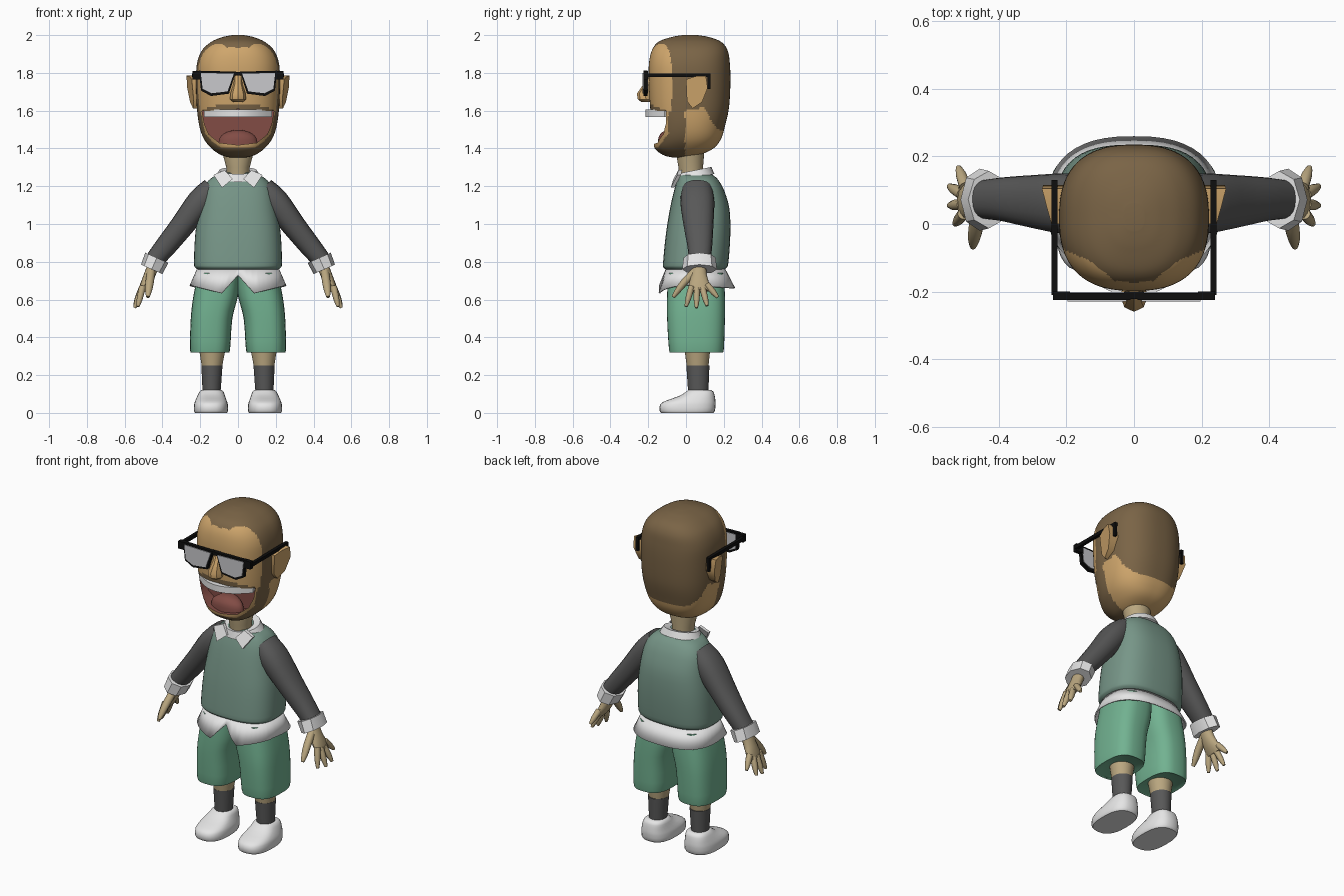
import bpy, bmesh, math
from mathutils import Vector

if "Cube" in bpy.data.objects:
    bpy.data.objects.remove(bpy.data.objects["Cube"])


def material(name, r, g, b):
    m = bpy.data.materials.new(name)
    m.diffuse_color = [((c / 255 + 0.055) / 1.055) ** 2.4 for c in (r, g, b)] + [1]
    m.use_nodes = True
    m.node_tree.nodes["Principled BSDF"].inputs["Base Color"].default_value = m.diffuse_color
    return m


HAIR = material("brown hair", 122, 100, 70)
SKIN = material("warm skin", 207, 166, 108)
PALE = material("pale skin", 186, 167, 128)
VEST = material("sage vest", 119, 150, 136)
GREY = material("charcoal cloth", 88, 88, 88)
WHITE = material("white cloth", 229, 229, 229)
GREEN = material("green shorts", 114, 178, 145)
BLACK = material("black frame", 14, 14, 14)
MOUTH = material("dark red mouth", 130, 76, 69)
LENS = material("lens grey", 200, 200, 204)


def finish(bm, name, mats, side=1):
    for v in bm.verts:
        v.co.x *= side
    bmesh.ops.recalc_face_normals(bm, faces=bm.faces)
    me = bpy.data.meshes.new(name)
    bm.to_mesh(me)
    bm.free()
    for m in mats:
        me.materials.append(m)
    ob = bpy.data.objects.new(name, me)
    bpy.context.collection.objects.link(ob)
    return ob


def dense(rings, k):
    """Catmull-Rom interpolation of the ring values."""
    out = []
    for i in range(len(rings) - 1):
        q = [rings[max(0, min(len(rings) - 1, i + j))] for j in (-1, 0, 1, 2)]
        for s in range(k):
            t = s / k
            out.append(tuple(0.5 * (2 * b + (c - a) * t + (2 * a - 5 * b + 4 * c - d) * t * t
                                    + (3 * b - a - 3 * c + d) * t ** 3) for a, b, c, d in zip(*q)))
    return out + [rings[-1]]


def loft(name, rings, mats, n=32, p=2.0, k=1, side=1, follow=False, cap=True):
    """Skin through superellipse rings (x, y, z, half width, half depth)."""
    rings = dense(rings, k)
    bm, loops = bmesh.new(), []
    for i, (x, y, z, a, b) in enumerate(rings):
        u, w = Vector((1, 0, 0)), Vector((0, 1, 0))
        if follow:
            t = Vector(rings[min(i + 1, len(rings) - 1)][:3]) - Vector(rings[max(i - 1, 0)][:3])
            u = w.cross(t).normalized()
            w = t.cross(u).normalized()
        loop = []
        for j in range(n):
            c, s = math.cos(j * math.tau / n), math.sin(j * math.tau / n)
            c = math.copysign(abs(c) ** (2 / p), c)
            s = math.copysign(abs(s) ** (2 / p), s)
            loop.append(bm.verts.new(Vector((x, y, z)) + u * a * c + w * b * s))
        loops.append(loop)
    for l0, l1 in zip(loops, loops[1:]):
        for j in range(n):
            bm.faces.new((l0[j], l0[j - 1], l1[j - 1], l1[j]))
    if cap:
        bm.faces.new(loops[0])
        bm.faces.new(loops[-1])
    return finish(bm, name, mats, side)


def zr(z, a, front, back, x=0.0):
    return (x, (front + back) / 2, z, a, (back - front) / 2)


def prism(name, pts, place, d0, d1, mats, side=1):
    """Extrude a 2D outline; place(p, q, d) maps it to 3D."""
    bm = bmesh.new()
    lo, hi = [[bm.verts.new(place(p, q, d)) for p, q in pts] for d in (d0, d1)]
    for j in range(len(pts)):
        bm.faces.new((lo[j], lo[j - 1], hi[j - 1], hi[j]))
    bm.faces.new(lo)
    bm.faces.new(hi)
    return finish(bm, name, mats, side)


def facing(p, q, d):
    return (p, d, q)


def box(name, x, y, z, mats, side=1):
    return prism(name, [(x[0], z[0]), (x[1], z[0]), (x[1], z[1]), (x[0], z[1])], facing, *y, mats, side)


def interp(pts, v):
    for (a, fa), (b, fb) in zip(pts, pts[1:]):
        if v <= b:
            return fa + (fb - fa) * max(0, (v - a) / (b - a))
    return pts[-1][1]


# Head
head_mats = [HAIR, SKIN, MOUTH]
head = loft("head", [zr(1.352, .04, -.07, 0), zr(1.365, .09, -.12, .07), zr(1.40, .14, -.165, .145),
                     zr(1.45, .18, -.172, .185), zr(1.52, .205, -.177, .207), zr(1.62, .218, -.19, .228),
                     zr(1.75, .222, -.197, .235), zr(1.85, .217, -.196, .232), zr(1.92, .19, -.18, .22),
                     zr(1.965, .14, -.145, .185), zr(1.99, .08, -.075, .12), zr(2.0, .03, -.02, .06)],
            head_mats, n=144, p=2.5, k=9)


# Hair, moustache and beard coloured by position
def is_hair(c):
    x, y, z = abs(c.x), c.y, c.z
    if z > 1.6 and y < 0:
        stache = y < -.09 and x < .19 and z < 1.64 - .035 * (x / .19) ** 2
        return stache or y > interp([(0, -.174), (.06, -.168), (.09, -.14), (.13, -.11), (.22, -.07)], x)
    if y < -.005:
        around_mouth = 1.405 < z and x < interp([(1.4, .08), (1.43, .13), (1.48, .175), (1.6, .197)], z)
        return not around_mouth
    return z > interp([(0, 1.6), (.1, 1.62), (.13, 1.55), (.17, 1.5), (.235, 1.48)], y)


for f in head.data.polygons:
    f.material_index = 0 if is_hair(f.center) else 1

# Open mouth
half = [(.19, 1.597), (.178, 1.53), (.155, 1.475), (.1, 1.43)]
outline = [(0, 1.608)] + half + [(0, 1.418)] + [(-x, z) for x, z in reversed(half)]
cutter = prism("mouth_cutter", outline, facing, -.4, -.06, head_mats)
cutter.hide_render = True
for f in cutter.data.polygons:
    f.material_index = 2
mod = head.modifiers.new("mouth", 'BOOLEAN')
mod.operation, mod.solver, mod.object = 'DIFFERENCE', 'EXACT', cutter
bpy.context.view_layer.objects.active = head
bpy.ops.object.modifier_apply(modifier=mod.name)
bpy.data.objects.remove(cutter)

loft("tongue", [zr(1.415, .105, -.15, -.05), zr(1.46, .095, -.145, -.05), zr(1.487, .06, -.125, -.05),
                zr(1.497, .02, -.1, -.06)], [MOUTH], k=3)
arc = [(x / 100, -.215 + .1 * (x / 18) ** 2) for x in range(-18, 19, 3)]
prism("upper_teeth", arc + [(x * .95, y + .03) for x, y in reversed(arc)],
      lambda p, q, d: (p, q, d), 1.567, 1.605, [WHITE])
loft("nose", [zr(1.645, .025, -.235, -.17), zr(1.66, .042, -.255, -.17), zr(1.69, .04, -.26, -.17),
              zr(1.74, .024, -.225, -.17), zr(1.79, .02, -.205, -.17)], [SKIN], n=8)

# Neck, vest and collar
loft("neck", [zr(1.2, .06, -.03, .09), zr(1.3, .062, -.04, .09), zr(1.36, .078, -.05, .095),
              zr(1.42, .085, -.05, .095)], [PALE])
loft("vest", [zr(.752, .2, -.09, .19), zr(.768, .226, -.118, .215), zr(.80, .233, -.121, .225),
              zr(.95, .226, -.106, .235), zr(1.08, .207, -.085, .23), zr(1.17, .19, -.065, .205),
              zr(1.22, .165, -.05, .18), zr(1.25, .13, -.04, .155), zr(1.272, .075, -.025, .12)],
     [VEST], n=48, p=2.7, k=3)
collar = loft("collar", [zr(1.245, .125, -.06, .15), zr(1.285, .1, -.05, .135), zr(1.28, .065, -.03, .1)],
              [WHITE], n=20, cap=False)
for v in collar.data.vertices:
    v.co.z += .2 * (v.co.y - .05)

# Shirt hem with a notch at the front
hem = loft("shirt_hem", [zr(.768, .215, -.105, .205), zr(.67, .256, -.15, .26)],
           [WHITE], n=48, p=2.5, cap=False)
for v in hem.data.vertices:
    if v.co.z < .7:
        x = abs(v.co.x)
        if v.co.y < -.03:
            v.co.z = interp([(0, .73), (.087, .635), (.25, .675)], x)
            v.co.y += .035 * max(0, 1 - x / .06)
        else:
            v.co.z = interp([(0, .678), (.26, .662)], v.co.y)
hem.modifiers.new("thickness", 'SOLIDIFY').thickness = .008

# Glasses bridge
box("glasses_bridge", (-.03, .03), (-.222, -.2), (1.785, 1.806), [BLACK])

# Parts that come in pairs
for s, tag in ((1, "left_"), (-1, "right_")):
    # Glasses
    lens = [(.022, 1.796), (.197, 1.8), (.187, 1.715), (.14, 1.692), (.055, 1.702)]
    rim = [(.115 + (x - .115) * 1.12, 1.752 + (z - 1.752) * 1.24) for x, z in lens]
    prism(tag + "lens", lens, facing, -.229, -.202, [LENS], s)
    prism(tag + "glasses_rim", rim, facing, -.225, -.205, [BLACK], s)
    box(tag + "glasses_hinge", (.19, .24), (-.225, -.2), (1.765, 1.81), [BLACK], s)
    box(tag + "glasses_arm", (.226, .244), (-.21, .13), (1.778, 1.798), [BLACK], s)
    box(tag + "glasses_hook", (.229, .244), (.113, .13), (1.715, 1.78), [BLACK], s)
    # Ear
    prism(tag + "ear", [(0, 1.765), (.05, 1.782), (.105, 1.785), (.115, 1.72), (.085, 1.645), (.035, 1.612),
                        (.005, 1.65)],
          lambda p, q, d: (d + (.25 * p if d > .22 else 0) + (q - 1.7) * .1, p, q), .2, .238, [SKIN], s)
    # Collar flap
    prism(tag + "collar_flap", [(.13, 1.26), (.085, 1.192), (.028, 1.238), (.07, 1.285)],
          lambda p, q, d: (p, d - .04 - (1.285 - q) * .45 + p * .1, q), -.008, .012, [WHITE], s)
    # Sleeve and cuff
    loft(tag + "sleeve", [(.13, .06, 1.18, .07, .08), (.2, .06, 1.115, .072, .09), (.3, .067, .985, .063, .078),
                          (.38, .073, .885, .057, .066), (.44, .073, .812, .05, .058)],
         [GREY], n=20, p=2.3, k=3, side=s, follow=True)
    loft(tag + "cuff", [(.43, .072, .821, .067, .085), (.457, .072, .76, .062, .092)],
         [WHITE], n=8, side=s, follow=True)
    # Hand
    loft(tag + "palm", [(.445, .07, .79, .03, .036), (.468, .068, .73, .03, .042), (.492, .07, .68, .025, .054),
                        (.51, .072, .645, .016, .054)], [PALE], n=16, k=2, side=s, follow=True)
    for i, (base, tip) in enumerate([((.505, .03, .67), (.53, .0, .563)), ((.508, .058, .66), (.547, .055, .556)),
                                     ((.508, .088, .66), (.547, .112, .567)),
                                     ((.5, .11, .68), (.52, .168, .612))]):
        mid = [a * .4 + b * .6 for a, b in zip(base, tip)]
        loft(tag + "finger_%d" % (i + 1), [(*base, .018, .017), (*mid, .016, .016), (*tip, .008, .008)],
             [PALE], n=10, k=2, side=s, follow=True)
    loft(tag + "thumb", [(.46, .045, .745, .022, .022), (.468, -.01, .69, .022, .02), (.474, -.045, .645, .018, .016),
                         (.477, -.068, .613, .009, .009)], [PALE], n=10, k=2, side=s, follow=True)
    # Shorts
    loft(tag + "shorts_leg", [zr(.322, .095, -.08, .19, .148), zr(.335, .106, -.09, .2, .148),
                              zr(.5, .11, -.1, .206, .14), zr(.62, .118, -.1, .206, .118),
                              zr(.74, .11, -.095, .2, .1)], [GREEN], n=40, p=2.8, k=3, side=s)
    # Lower leg, sock and shoe
    loft(tag + "lower_leg", [zr(.24, .053, .005, .118, .138), zr(.35, .072, -.01, .13, .136)], [PALE], side=s)
    loft(tag + "sock", [zr(.1, .047, .012, .118, .14), zr(.25, .056, .002, .124, .138)], [GREY], side=s)
    loft(tag + "shoe", [zr(0, .085, -.132, .145, .143), zr(.012, .09, -.14, .153, .143),
                        zr(.045, .089, -.137, .157, .143), zr(.065, .083, -.105, .156, .143),
                        zr(.09, .073, -.035, .152, .142), zr(.112, .064, .0, .145, .14),
                        zr(.122, .052, .012, .13, .14)], [WHITE], n=28, p=2.6, k=2, side=s)

# Smooth shading with sharp edges kept
for ob in bpy.context.scene.objects:
    ob.select_set(ob.type == 'MESH')
bpy.ops.object.shade_smooth_by_angle(angle=math.radians(40))
